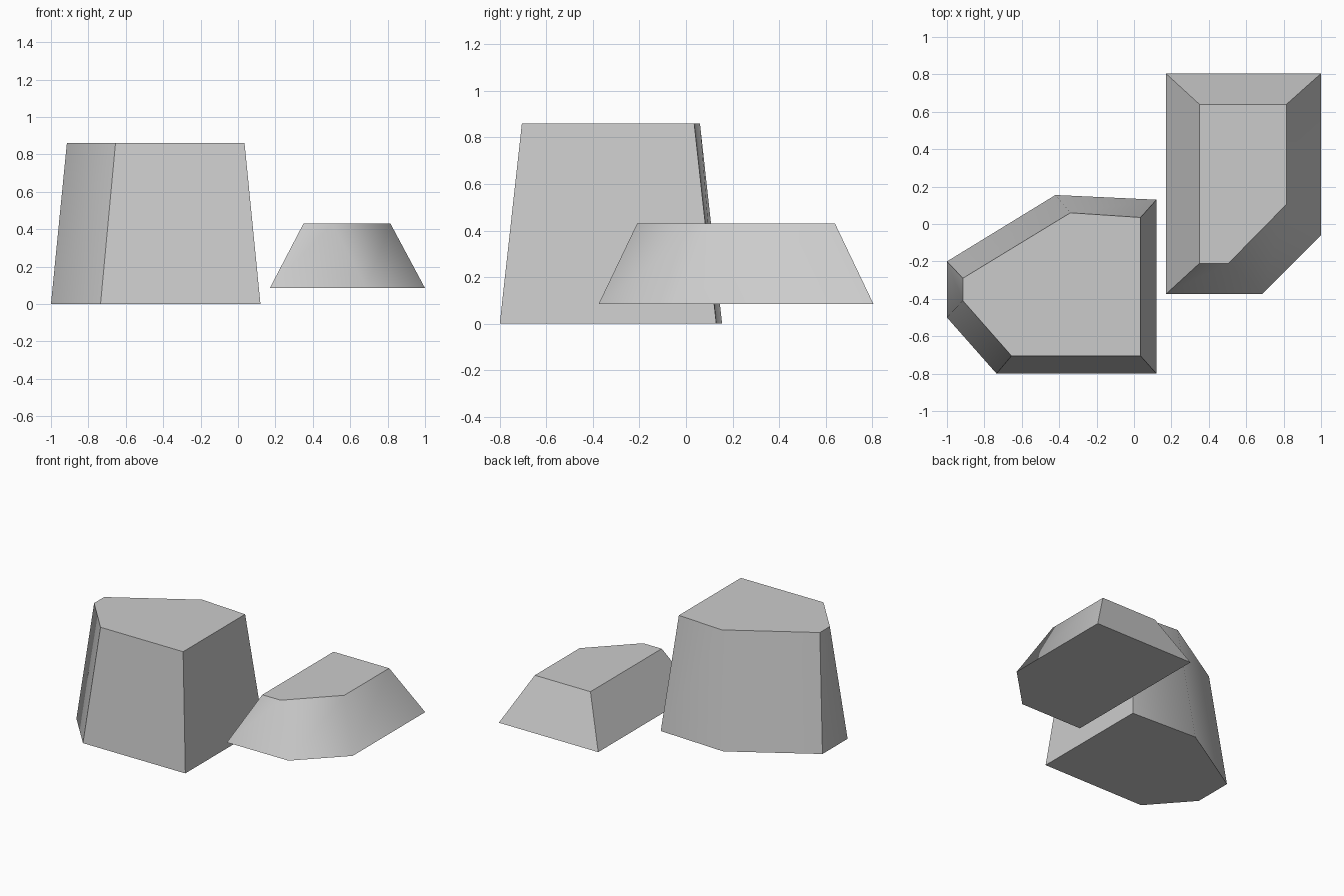
import bpy, bmesh
from math import radians

cube = bpy.data.objects.get("Cube")
if cube:
    bpy.data.objects.remove(cube, do_unlink=True)

# Single stone colour
stone = bpy.data.materials.new("stone_grey")
stone.use_nodes = True
grey = (0.6, 0.6, 0.6, 1)
stone.diffuse_color = grey
stone.node_tree.nodes["Principled BSDF"].inputs["Base Color"].default_value = grey


def tapered_rock(name, base, top, z_base, z_top):
    """Closed block joining two matching outlines, given counter-clockwise."""
    bm = bmesh.new()
    low = [bm.verts.new((x, y, z_base)) for x, y in base]
    high = [bm.verts.new((x, y, z_top)) for x, y in top]
    bm.faces.new(low[::-1])
    bm.faces.new(high)
    n = len(low)
    for i in range(n):
        j = (i + 1) % n
        bm.faces.new((low[i], low[j], high[j], high[i]))
    mesh = bpy.data.meshes.new(name)
    bm.to_mesh(mesh)
    bm.free()
    mesh.materials.append(stone)
    rock = bpy.data.objects.new(name, mesh)
    bpy.context.collection.objects.link(rock)
    # Soften only the shallow corners
    bpy.ops.object.select_all(action="DESELECT")
    rock.select_set(True)
    bpy.context.view_layer.objects.active = rock
    bpy.ops.object.shade_smooth_by_angle(angle=radians(44))
    return rock


# Tall six-sided rock
tapered_rock(
    "tall_rock",
    [(0.12, -0.8), (0.12, 0.13), (-0.42, 0.155), (-1, -0.2), (-1, -0.5), (-0.735, -0.8)],
    [(0.035, -0.705), (0.035, 0.035), (-0.34, 0.06), (-0.915, -0.29), (-0.915, -0.41), (-0.655, -0.705)],
    0, 0.86)

# Low five-sided rock, raised slightly
tapered_rock(
    "low_rock",
    [(0.17, -0.375), (0.685, -0.375), (1, -0.06), (1, 0.805), (0.17, 0.805)],
    [(0.35, -0.21), (0.505, -0.21), (0.815, 0.105), (0.815, 0.64), (0.35, 0.64)],
    0.085, 0.43)
